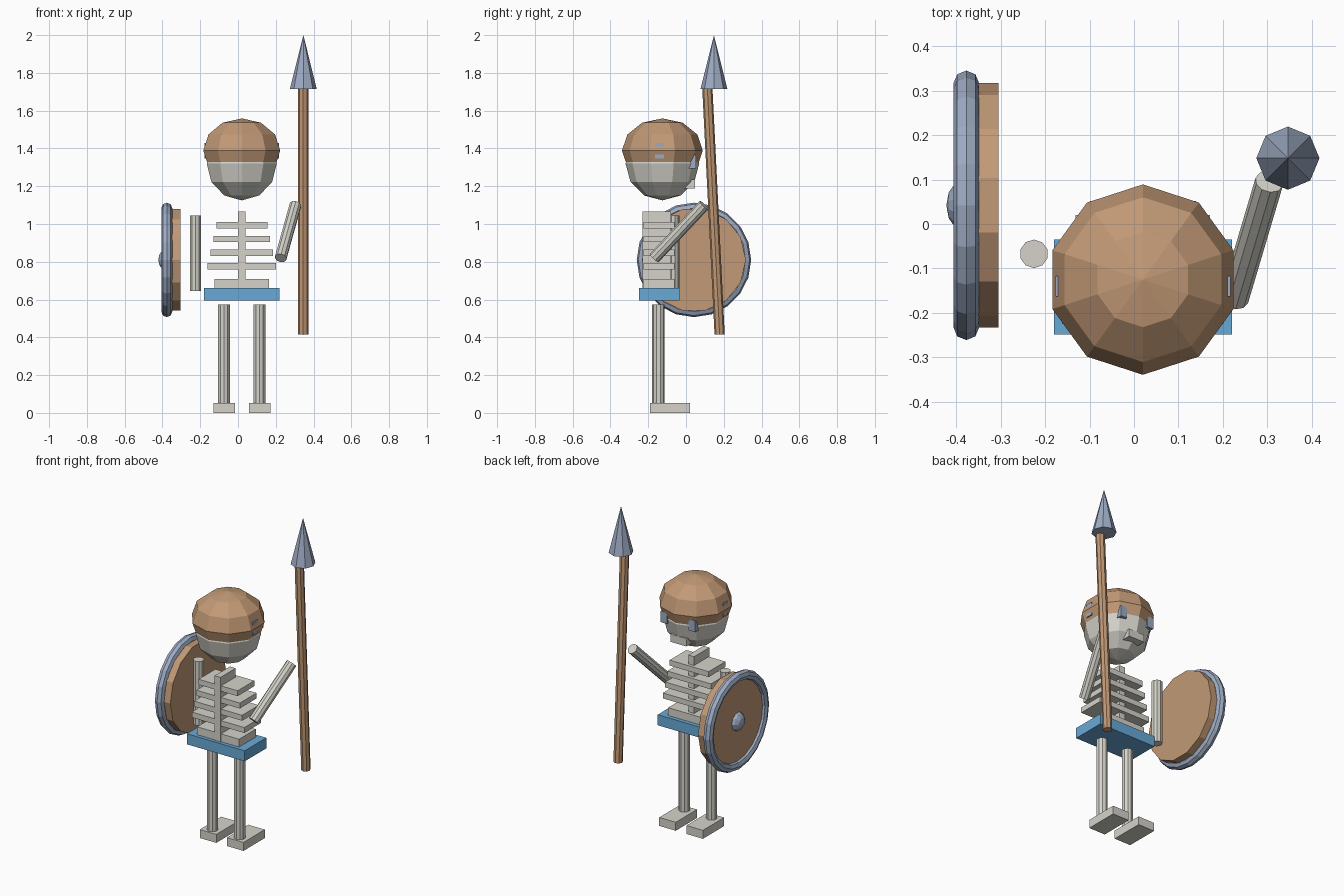
import bpy, bmesh
from math import sin, cos, pi, tau
from mathutils import Vector, Matrix

if "Cube" in bpy.data.objects:
    bpy.data.objects.remove(bpy.data.objects["Cube"])


def material(name, rgb):
    m = bpy.data.materials.new(name)
    m.use_nodes = True
    m.diffuse_color = (*rgb, 1)
    bsdf = next(n for n in m.node_tree.nodes if n.type == 'BSDF_PRINCIPLED')
    bsdf.inputs["Base Color"].default_value = (*rgb, 1)
    return m


BONE = material("bone", (0.66, 0.65, 0.59))
WOOD = material("brown_wood", (0.54, 0.32, 0.18))
STEEL = material("blue_steel", (0.34, 0.41, 0.55))
CLOTH = material("blue_cloth", (0.14, 0.40, 0.68))


def finish(name, bm, mat):
    bmesh.ops.recalc_face_normals(bm, faces=bm.faces)
    me = bpy.data.meshes.new(name)
    bm.to_mesh(me)
    bm.free()
    me.materials.append(mat)
    ob = bpy.data.objects.new(name, me)
    bpy.context.collection.objects.link(ob)
    return ob


def box(name, xs, ys, zs, mat):
    """Box from its low and high limits on each axis."""
    bm = bmesh.new()
    size = [b - a for a, b in (xs, ys, zs)]
    mid = [(a + b) / 2 for a, b in (xs, ys, zs)]
    bmesh.ops.create_cube(bm, size=1, matrix=Matrix.Translation(mid) @ Matrix.Diagonal((*size, 1)))
    return finish(name, bm, mat)


def lathe(name, profile, sides, mat, loc, turn=None, closed=False):
    """Spin a (radius, height) profile round z, then turn and place it."""
    bm = bmesh.new()
    vs = [bm.verts.new((0, r, h)) for r, h in profile]
    es = [bm.edges.new(p) for p in zip(vs, vs[1:])]
    if closed:
        es.append(bm.edges.new((vs[-1], vs[0])))
    bmesh.ops.spin(bm, geom=vs + es, cent=(0, 0, 0), axis=(0, 0, 1), angle=tau, steps=sides)
    bmesh.ops.remove_doubles(bm, verts=bm.verts, dist=0.0005)
    matrix = Matrix.Translation(loc) @ (turn or Matrix())
    bmesh.ops.transform(bm, matrix=matrix, verts=bm.verts)
    return finish(name, bm, mat)


def ball(name, radius, height, sides, mat, loc, turn=None):
    arc = [(radius * sin(i * pi / 6), height * cos(i * pi / 6)) for i in range(7)]
    return lathe(name, arc, sides, mat, loc, turn)


def rod(name, a, b, radius, sides, mat):
    a, d = Vector(a), Vector(b) - Vector(a)
    turn = Vector((0, 0, 1)).rotation_difference(d).to_matrix().to_4x4()
    h = d.length
    return lathe(name, [(0, 0), (radius, 0), (radius, h), (0, h)], sides, mat, a, turn)


CX, HY = 0.02, -0.125   # body centre line, head depth

# Head: skull, cap, jaw
ball("skull", 0.195, 0.195, 10, BONE, (CX, HY, 1.32))
ball("cap", 0.214, 0.17, 10, WOOD, (CX, HY, 1.389))
box("jaw", (CX - 0.055, CX + 0.055), (-0.05, 0.047), (1.187, 1.235), BONE)

# Eyes and cap studs on both sides
for side, s in (("left", 1), ("right", -1)):
    ex = CX + s * 0.097
    box(side + "_eye", (ex - 0.022, ex + 0.022), (0.0, 0.052), (1.295, 1.365), STEEL)
    tx = CX + s * 0.177
    box(side + "_stud", (tx - 0.02, tx + 0.02), (-0.163, -0.117), (1.347, 1.429), STEEL)

# Spine, ribs and pelvis
box("spine", (CX - 0.02, CX + 0.02), (-0.23, -0.08), (0.66, 1.065), BONE)
for i in range(4):
    w, top = 0.135 + 0.0155 * i, 1.01 - 0.0725 * i
    box(f"rib_{i + 1}", (CX - w, CX + w), (-0.225, -0.06), (top - 0.034, top), BONE)
box("lower_rib", (CX - 0.145, CX + 0.145), (-0.225, -0.06), (0.66, 0.71), BONE)
box("pelvis", (CX - 0.2, CX + 0.2), (-0.248, -0.035), (0.595, 0.661), CLOTH)

# Legs and feet
for side, s in (("left", 1), ("right", -1)):
    lx = CX + s * 0.094
    rod(side + "_leg", (lx, -0.146, 0.05), (lx, -0.146, 0.575), 0.033, 10, BONE)
    box(side + "_foot", (lx - 0.057, lx + 0.057), (-0.19, 0.02), (0, 0.053), BONE)

# Arms
rod("right_arm", (-0.225, -0.067, 0.645), (-0.225, -0.067, 1.045), 0.032, 10, BONE)
rod("left_arm", (0.226, -0.168, 0.82), (0.304, 0.095, 1.1), 0.032, 10, BONE)

# Spear
rod("spear_shaft", (0.345, 0.178, 0.415), (0.345, 0.113, 1.72), 0.027, 8, WOOD)
lathe("spear_head", [(0, 0), (0.071, 0), (0, 0.285)], 8, STEEL, (0.346, 0.148, 1.715))

# Shield: disc, rim and boss, all facing sideways
SY, SZ = 0.042, 0.81
sideways = Matrix.Rotation(pi / 2, 4, 'Y')
rod_disc = [(0, 0), (0.275, 0), (0.275, 0.08), (0, 0.08)]
lathe("shield_disc", rod_disc, 14, WOOD, (-0.385, SY, SZ), sideways)
ring = [(0.274 + 0.029 * cos(i * tau / 8), 0.029 * sin(i * tau / 8)) for i in range(8)]
lathe("shield_rim", ring, 20, STEEL, (-0.377, SY, SZ), sideways, closed=True)
ball("shield_boss", 0.059, 0.042, 10, STEEL, (-0.38, SY, SZ), sideways)
